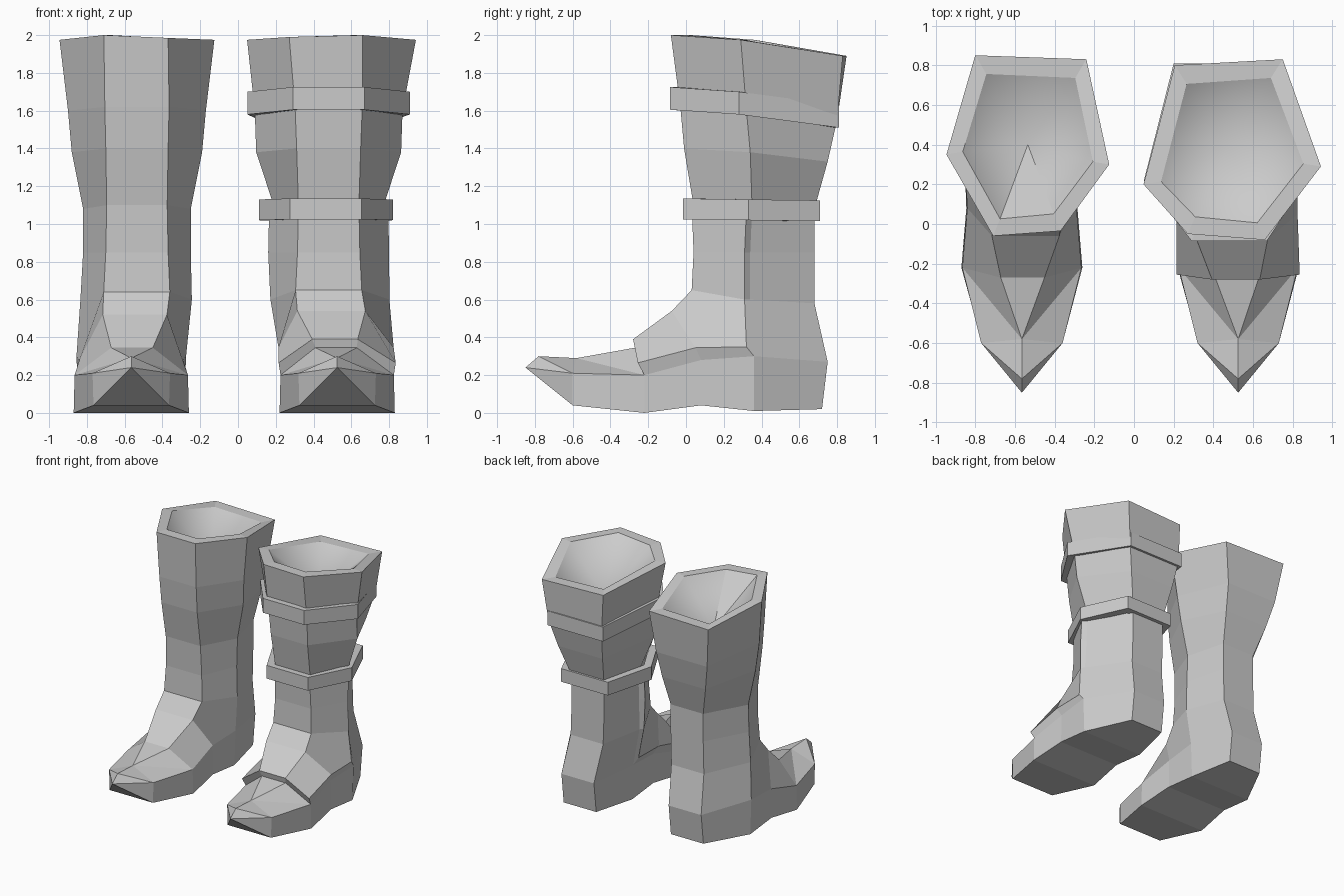
import bpy, bmesh

if "Cube" in bpy.data.objects:
    bpy.data.objects.remove(bpy.data.objects["Cube"])

grey = bpy.data.materials.new("grey_leather")
grey.diffuse_color = (0.6, 0.6, 0.6, 1)
grey.use_nodes = True
grey.node_tree.nodes["Principled BSDF"].inputs["Base Color"].default_value = grey.diffuse_color

# shaft rings, top down: half widths (front, side, back), y (f, s, b), z (f, s, b)
RINGS = [
    (.175, .41, .28, -.06, .30, .84, 2.0, 1.975, 1.89),
    (.17, .365, .25, -.03, .32, .80, 1.62, 1.60, 1.55),
    (.165, .345, .23, -.01, .34, .75, 1.40, 1.38, 1.33),
    (.16, .285, .20, .04, .35, .68, 1.10, 1.08, 1.08),
    (.165, .285, .20, .05, .34, .68, .85, .85, .85),
    (.175, .295, .20, .04, .34, .68, .64, .60, .58),
]
# foot: instep (I), welt (R), sole (S) and centre-line toe points
POINTS = {
    "I1": (.17, -.06, .52), "I2": (.11, -.27, .345),
    "R0": (.205, -.60, .21), "R1": (.30, -.22, .20), "R2": (.275, .08, .28),
    "R3": (.29, .36, .30), "R4": (.20, .75, .27),
    "S0": (.20, -.60, .04), "S1": (.305, -.22, 0), "S2": (.28, .08, .04),
    "S3": (.28, .36, .01), "S4": (.20, .72, .02),
    "ridge": (0, -.58, .29), "peak": (0, -.78, .30), "tip": (0, -.85, .24),
}
for i, (wf, wm, wb, yf, ym, yb, zf, zm, zb) in enumerate(RINGS):
    POINTS[f"F{i}"] = (wf, yf, zf)
    POINTS[f"M{i}"] = (wm, ym, zm)
    POINTS[f"B{i}"] = (wb, yb, zb)
# inner rim and bottom of the opening
for k in "FMB":
    x, y, z = POINTS[k + "0"]
    POINTS[k + "in"] = (x * .8, .37 + (y - .37) * .8, z)
POINTS["well"] = (0, .40, 1.66)
# outer skin of the front cover
for k, (dx, dy, dz) in {
        "F3": (0, -.01, 0), "F4": (0, -.01, 0), "F5": (0, -.01, .01),
        "I1": (.01, -.015, .02), "I2": (.01, -.01, .045), "M3": (.03, -.03, 0),
        "M4": (.035, -.03, 0), "M5": (.02, -.03, 0), "R3": (.015, -.04, .05),
        "R2": (.03, -.03, .065), "R1": (.01, -.035, .065)}.items():
    x, y, z = POINTS[k]
    POINTS["c" + k] = (x + dx, y + dy, z + dz)


def heel_shift(side):
    # outer heel corner sits further in than the inner one
    keys = {"B1": .03, "B2": .06, "B3": .1, "B4": .1, "B5": .1, "R4": .1, "S4": .1}
    return {(k, side): (-side * d, 0, 0) for k, d in keys.items()}


PLAIN = heel_shift(-1)
STRAPPED = heel_shift(1)
for k in ("0", "in"):
    PLAIN.update({("F" + k, 1): (-.01, .025, -.015), ("M" + k, -1): (0, .05, 0),
                  ("B" + k, -1): (.015, .01, 0), ("B" + k, 1): (.015, -.01, 0)})
    STRAPPED.update({("M" + k, -1): (.01, -.1, 0), ("M" + k, 1): (.02, -.01, 0),
                     ("F" + k, -1): (-.02, .01, -.01), ("F" + k, 1): (-.01, -.02, 0),
                     ("B" + k, -1): (.025, -.04, 0), ("B" + k, 1): (-.03, -.01, 0)})
for k, d in (("M1", .01), ("M2", .03)):
    STRAPPED[k, -1] = (-d, -.06, 0)
    STRAPPED[k, 1] = (d, 0, 0)


class Half:
    """Mirrored mesh builder working on named half-points."""

    def __init__(self, foot_x, shaft_x, width, tweak, points=POINTS):
        self.bm, self.verts, self.points = bmesh.new(), {}, points
        self.foot_x, self.shaft_x = foot_x, shaft_x
        self.width, self.tweak = width, tweak

    def v(self, key, side):
        x, y, z = self.points[key]
        if x == 0:
            side = 1
        if (key, side) not in self.verts:
            t = min(max((z - .3) / .35, 0), 1)
            w = 1 + (self.width - 1) * min(max((z - 1.1) / .9, 0), 1)
            cx = self.foot_x + (self.shaft_x - self.foot_x) * t
            dx, dy, dz = self.tweak.get((key, side), (0, 0, 0))
            self.verts[key, side] = self.bm.verts.new((cx + side * x * w + dx, y + dy, z + dz))
        return self.verts[key, side]

    def sides(self, keys):
        keys = keys.split()
        return [self.bm.faces.new([self.v(k, s) for k in keys][::s]) for s in (1, -1)]

    def across(self, a, b):
        pts = [self.v(a, -1), self.v(a, 1), self.v(b, 1), self.v(b, -1)]
        return self.bm.faces.new(list(dict.fromkeys(pts)))

    def finish(self, name):
        bmesh.ops.recalc_face_normals(self.bm, faces=self.bm.faces[:])
        me = bpy.data.meshes.new(name)
        self.bm.to_mesh(me)
        self.bm.free()
        me.materials.append(grey)
        ob = bpy.data.objects.new(name, me)
        bpy.context.collection.objects.link(ob)


def boot(name, *place, flat_front=False):
    h = Half(*place)
    # shaft
    for i in range(5):
        j = i + 1
        h.sides(f"F{i} M{i} M{j} F{j}")
        h.sides(f"M{i} B{i} B{j} M{j}")
        h.across(f"F{i}", f"F{j}")
        h.across(f"B{i}", f"B{j}")
    # heel, instep and toe
    for f in ("M5 B5 R4 R3", "F5 M5 R3 R2 I1", "I1 R2 R1 I2", "I2 R1 ridge",
              "ridge R1 R0", "ridge R0 peak", "peak R0 tip", "R0 S0 tip"):
        h.sides(f)
    for a, b in (("B5", "R4"), ("F5", "I1"), ("I1", "I2"), ("I2", "ridge"),
                 ("R4", "S4"), ("S0", "tip")):
        h.across(a, b)
    # welt and sole
    for i in range(4):
        h.sides(f"R{i} R{i+1} S{i+1} S{i}")
        h.across(f"S{i}", f"S{i+1}")
    # rim and opening
    h.sides("F0 M0 Min Fin")
    h.sides("M0 B0 Bin Min")
    h.across("F0", "Fin")
    h.across("B0", "Bin")
    front = h.across("Fin", "well")
    well = h.sides("Fin Min well") + h.sides("Min Bin well") + [h.across("Bin", "well"), front]
    for f in well:
        f.smooth = True
        for e in f.edges:
            if h.v("well", 1) not in e.verts:
                e.smooth = False
    if flat_front:
        front.smooth = False
        for e in front.edges:
            e.smooth = False
    h.finish(name)


def cover(name, *place):
    # thick front panel over shin and instep, with edges returning to the boot
    h = Half(*place)
    for i in (3, 4):
        h.sides(f"cF{i} cM{i} cM{i+1} cF{i+1}")
        h.across(f"cF{i}", f"cF{i+1}")
    h.sides("cF5 cM5 cR3 cR2 cI1")
    h.sides("cI1 cR2 cR1 cI2")
    h.across("cF5", "cI1")
    h.across("cI1", "cI2")
    rim = ["M3", "M4", "M5", "R3", "R2", "R1", "I2"]
    for a, b in zip(rim, rim[1:]):
        h.sides(f"c{a} c{b} {b} {a}")
    h.across("cI2", "I2")
    h.finish(name)


def band(name, cx, widths, ys, z_low, height, left_dy):
    # closed strap: outer and inner loops at two heights
    pts, tweak = {}, {}
    for lvl in (0, 1):
        for k, x, y, low in zip("FMB", widths, ys, z_low):
            z = low + lvl * height
            pts[f"{k}o{lvl}"] = (x, y, z)
            pts[f"{k}i{lvl}"] = (x * .82, .36 + (y - .36) * .82, z)
        for r in "oi":
            tweak[f"M{r}{lvl}", -1] = (0, left_dy, 0)
            tweak[f"B{r}{lvl}", 1] = (-.05, 0, 0)
    h = Half(cx, cx, 1, tweak, pts)
    loop = ("o0", "o1", "i1", "i0")
    for a, b in zip(loop, loop[1:] + loop[:1]):
        h.sides(f"F{a} M{a} M{b} F{b}")
        h.sides(f"M{a} B{a} B{b} M{b}")
        h.across("F" + a, "F" + b)
        h.across("B" + a, "B" + b)
    h.finish(name)


boot("plain_boot", -.565, -.535, 1, PLAIN, flat_front=True)
boot("strapped_boot", .525, .48, 1.08, STRAPPED)
cover("front_cover", .525, .48, 1.08, STRAPPED)
band("upper_strap", .48, (.19, .43, .28), (-.085, .28, .81), (1.605, 1.58, 1.51), .12, -.06)
band("lower_strap", .465, (.19, .355, .24), (-.015, .33, .71), (1.025, 1.02, 1.015), .11, -.03)
